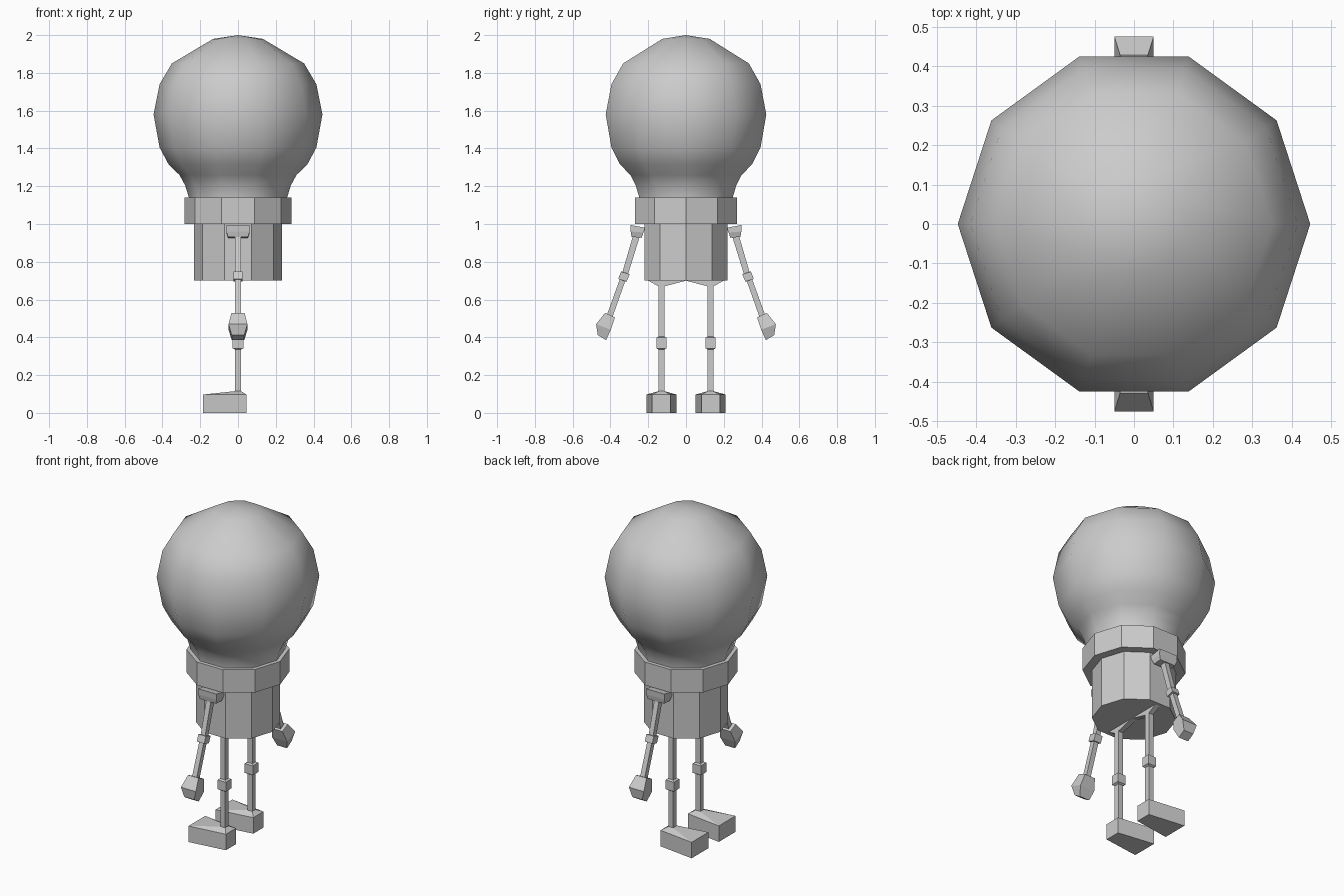
import bpy, bmesh
from math import cos, sin, tau

if "Cube" in bpy.data.objects:
    bpy.data.objects.remove(bpy.data.objects["Cube"])


def loft(name, rings, smooth=False, mirror=False):
    """Skin a list of equal-length point rings and cap both ends."""
    bm = bmesh.new()
    loops = [[bm.verts.new(p) for p in ring] for ring in rings]
    n = len(loops[0])
    for a, b in zip(loops, loops[1:]):
        for i in range(n):
            j = (i + 1) % n
            bm.faces.new((a[i], a[j], b[j], b[i]))
    bm.faces.new(loops[0][::-1])
    bm.faces.new(loops[-1])
    bmesh.ops.remove_doubles(bm, verts=bm.verts, dist=0.002)
    bmesh.ops.recalc_face_normals(bm, faces=bm.faces)
    for f in bm.faces:
        f.smooth = smooth
    me = bpy.data.meshes.new(name)
    bm.to_mesh(me)
    bm.free()
    ob = bpy.data.objects.new(name, me)
    bpy.context.collection.objects.link(ob)
    if mirror:
        mod = ob.modifiers.new("Mirror", 'MIRROR')
        mod.use_axis = (False, True, False)
    return ob


def decagon(r, z):
    return [(r * cos(tau * i / 10), r * sin(tau * i / 10), z) for i in range(10)]


def section(y1, z1, y2, z2, hx):
    """Rectangular limb section between two points of the side view."""
    return [(-hx, y1, z1), (hx, y1, z1), (hx, y2, z2), (-hx, y2, z2)]


# Glass bulb head
profile = [(0.26, 1.08), (0.26, 1.14), (0.28, 1.205), (0.31, 1.26), (0.367, 1.315),
           (0.415, 1.405), (0.447, 1.58), (0.415, 1.74), (0.35, 1.85),
           (0.132, 1.98), (0.0005, 2.0)]
loft("bulb", [decagon(r, z) for r, z in profile], smooth=True)

# Collar and socket body
loft("collar", [decagon(0.283, 1.0), decagon(0.283, 1.14)])
loft("body", [decagon(0.232, 0.70), decagon(0.232, 1.0)])

# Legs: flared hip, thin thigh, knee block, thin shin
leg = [(0.0, 0.20, 0.70, 0.016), (0.114, 0.146, 0.67, 0.016),
       (0.114, 0.146, 0.405, 0.016), (0.104, 0.156, 0.398, 0.028),
       (0.104, 0.156, 0.342, 0.028), (0.114, 0.146, 0.335, 0.016),
       (0.114, 0.146, 0.10, 0.016)]
loft("legs", [section(a, z, b, z, h) for a, b, z, h in leg], mirror=True)


# Feet: wedge wider at the toe, rising slightly to the ankle
def sole(z):
    return [(-0.185, 0.05, z), (0.045, 0.083, z), (0.045, 0.18, z), (-0.185, 0.21, z)]


loft("feet", [sole(0), sole(0.097), section(0.114, 0.115, 0.146, 0.115, 0.016)], mirror=True)

# Shoulder blocks
loft("shoulders", [section(0.215, 0.98, 0.295, 0.995, 0.062),
                   section(0.225, 0.955, 0.293, 0.96, 0.062),
                   section(0.235, 0.927, 0.288, 0.932, 0.053)], mirror=True)

# Arms: upper arm, elbow block, forearm
loft("arms", [section(0.243, 0.94, 0.277, 0.95, 0.015),
              section(0.306, 0.737, 0.336, 0.747, 0.015),
              section(0.298, 0.734, 0.344, 0.748, 0.025),
              section(0.314, 0.695, 0.359, 0.709, 0.025),
              section(0.322, 0.697, 0.351, 0.706, 0.015),
              section(0.390, 0.505, 0.420, 0.515, 0.015)], mirror=True)

# Hands
loft("hands", [section(0.376, 0.505, 0.428, 0.53, 0.035),
               section(0.398, 0.44, 0.476, 0.47, 0.05),
               section(0.423, 0.385, 0.467, 0.412, 0.033)], mirror=True)
